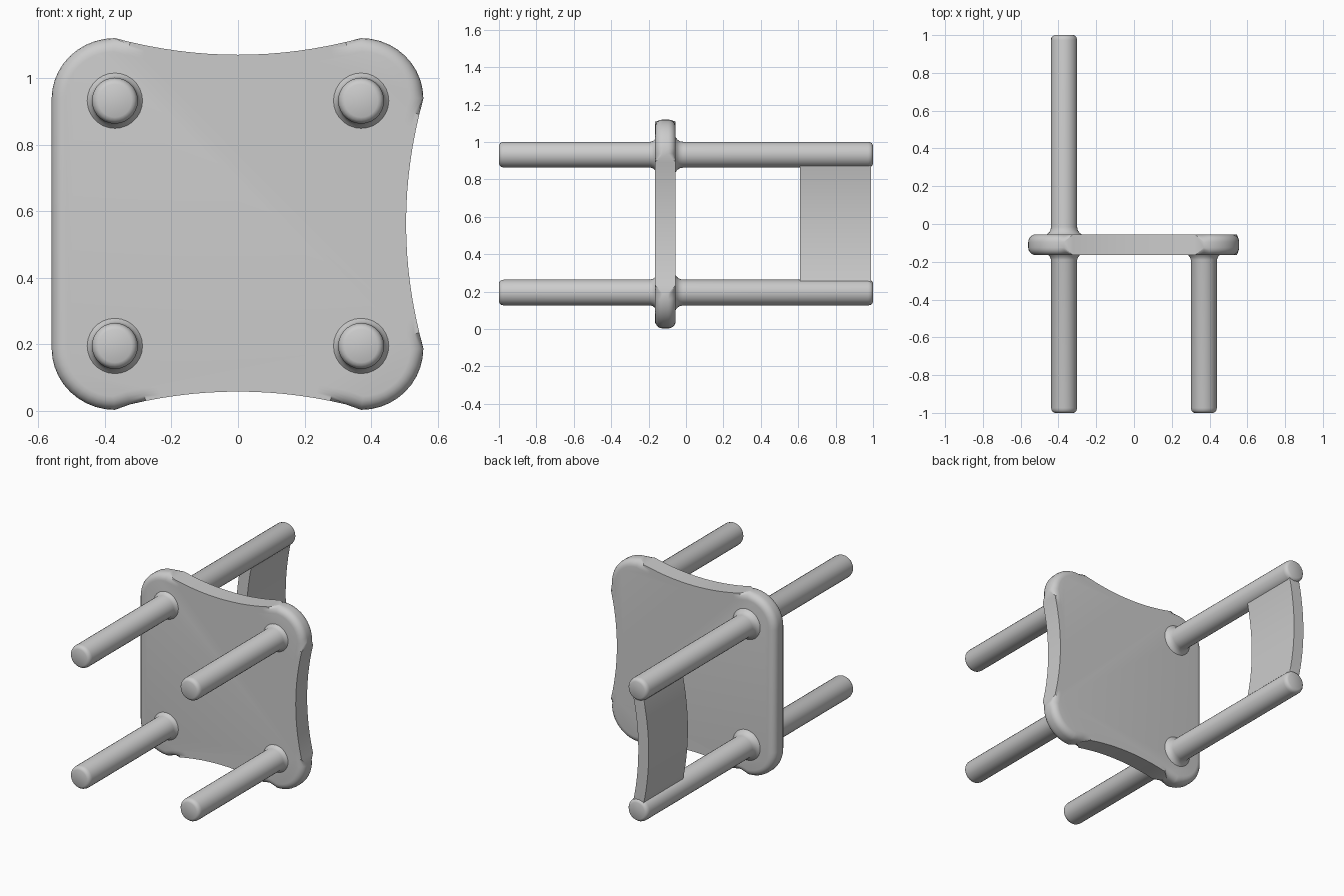
import bpy, bmesh, math

if "Cube" in bpy.data.objects:
    bpy.data.objects.remove(bpy.data.objects["Cube"])

grey = bpy.data.materials.new("plain grey")
grey.diffuse_color = (0.6, 0.6, 0.6, 1)
grey.use_nodes = True
grey.node_tree.nodes["Principled BSDF"].inputs["Base Color"].default_value = grey.diffuse_color

POST_X, Z_LOW, Z_HIGH, Z_MID = 0.37, 0.195, 0.932, 0.563
SEAT_FRONT, SEAT_BACK = -0.165, -0.055


def finish(name, bm, angle=40):
    bmesh.ops.recalc_face_normals(bm, faces=bm.faces)
    mesh = bpy.data.meshes.new(name)
    bm.to_mesh(mesh)
    bm.free()
    mesh.materials.append(grey)
    ob = bpy.data.objects.new(name, mesh)
    bpy.context.collection.objects.link(ob)
    bpy.ops.object.select_all(action='DESELECT')
    ob.select_set(True)
    bpy.context.view_layer.objects.active = ob
    bpy.ops.object.shade_smooth_by_angle(angle=math.radians(angle))
    return ob


def slab(name, outline, y0, y1, bevel):
    """Extrude an x-z outline along y and round both rims."""
    bm = bmesh.new()
    face = bm.faces.new([bm.verts.new((x, y0, z)) for x, z in outline])
    ext = bmesh.ops.extrude_face_region(bm, geom=[face])
    for v in ext["geom"]:
        if isinstance(v, bmesh.types.BMVert):
            v.co.y = y1
    rims = [e for e in bm.edges if abs(e.verts[0].co.y - e.verts[1].co.y) < 1e-6]
    bmesh.ops.bevel(bm, geom=rims, offset=bevel, segments=5, profile=0.5,
                    affect='EDGES', clamp_overlap=True)
    return finish(name, bm)


def rod(name, x, z, profile, sides=28):
    """Lathe (radius, y) pairs around an axis along y."""
    bm = bmesh.new()
    rings = []
    for r, y in profile:
        rings.append([bm.verts.new((x + r * math.cos(2 * math.pi * i / sides), y,
                                    z + r * math.sin(2 * math.pi * i / sides)))
                      for i in range(sides)])
    for a, b in zip(rings, rings[1:]):
        for i in range(sides):
            j = (i + 1) % sides
            bm.faces.new((a[i], a[j], b[j], b[i]))
    bm.faces.new(rings[0])
    bm.faces.new(rings[-1])
    return finish(name, bm)


# Seat: straight rear edge, rounded corners, three hollowed edges
def corner(cx, cz, rx, rz, start):
    return [(cx + rx * math.cos(math.radians(start + 9 * i)),
             cz + rz * math.sin(math.radians(start + 9 * i))) for i in range(11)]


ts = [-1 + i / 8 for i in range(1, 16)]
top_edge = [(-0.37 * t, 0.505 + 0.05 * t * t) for t in ts]
side_edge = [(0.505 + 0.052 * t * t, Z_MID + 0.375 * t) for t in ts]
outline = corner(0.37, 0.938, 0.187, 0.182, 0)
outline += [(x, Z_MID + 0.002 + h) for x, h in top_edge]
outline += corner(-0.37, 0.938, 0.19, 0.182, 90)
outline += corner(-0.37, 0.188, 0.19, 0.185, 180)
outline += [(-x, Z_MID - h) for x, h in top_edge]
outline += corner(0.37, 0.188, 0.187, 0.185, 270)
outline += side_edge
slab("seat", outline, SEAT_FRONT, SEAT_BACK, 0.04)

# Legs and back posts, with small flares where they meet the seat
END = [(0.05, 0.0), (0.06, 0.005), (0.066, 0.013), (0.069, 0.026)]
leg = [(r, -1 + d) for r, d in END]
leg += [(0.069, -0.19), (0.074, -0.175), (0.085, -0.163), (0.085, -0.12)]
post = [(0.09, -0.1), (0.095, -0.057), (0.08, -0.045), (0.072, -0.032), (0.069, -0.015)]
post += [(r, 1 - d) for r, d in reversed(END)]
for level, z in (("lower", Z_LOW), ("upper", Z_HIGH)):
    rod(level + "_front_leg", POST_X, z, leg)
    rod(level + "_rear_leg", -POST_X, z, leg)
    rod(level + "_back_post", -POST_X, z, post)

# Backrest: gently bowed panel between the posts
arc = [(-0.36 - 0.045 * (1 - (-1 + i / 8) ** 2), Z_MID + 0.367 * (-1 + i / 8))
       for i in range(17)]
panel = [(x - 0.035, z) for x, z in arc] + [(x + 0.035, z) for x, z in reversed(arc)]
slab("backrest", panel, 0.61, 0.988, 0.018)
